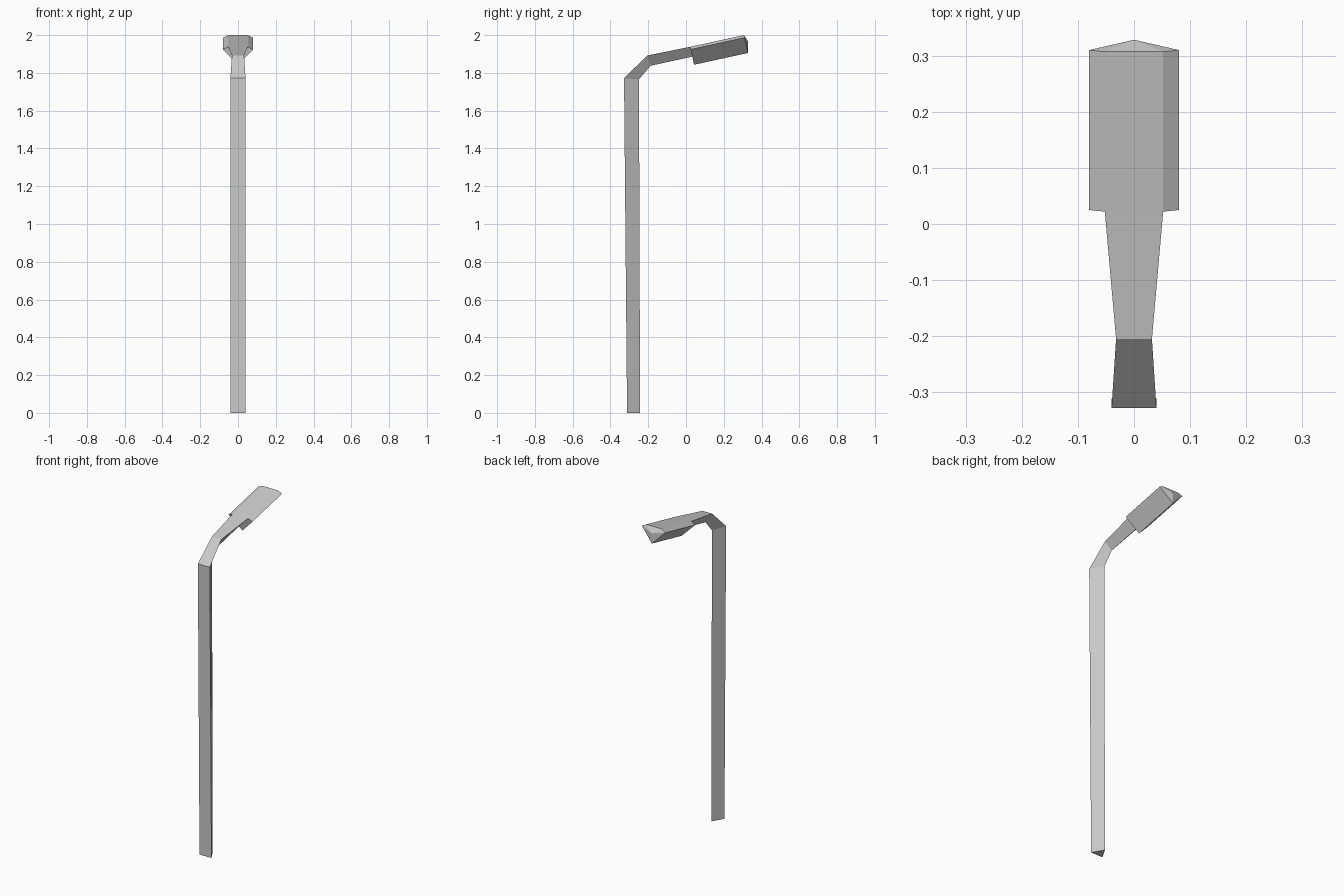
import bpy, bmesh
from math import cos, sin, atan2
from mathutils import Vector

if "Cube" in bpy.data.objects:
    bpy.data.objects.remove(bpy.data.objects["Cube"])


def finish(name, bm):
    bmesh.ops.recalc_face_normals(bm, faces=bm.faces)
    mesh = bpy.data.meshes.new(name)
    bm.to_mesh(mesh)
    bm.free()
    obj = bpy.data.objects.new(name, mesh)
    bpy.context.collection.objects.link(obj)
    return obj


def skin(bm, rings):
    """Join successive rings of vertices with quads."""
    for a, b in zip(rings, rings[1:]):
        n = len(a)
        for i in range(n):
            j = (i + 1) % n
            bm.faces.new((a[i], a[j], b[j], b[i]))


# Pole and arm: triangular section swept along a bent path
# (half width, outer y, outer z, inner ridge y, inner ridge z)
sections = [
    (0.040, -0.312, 0.0, -0.243, 0.0),
    (0.040, -0.328, 1.772, -0.249, 1.766),
    (0.032, -0.205, 1.892, -0.187, 1.838),
    (0.052, 0.022, 1.938, 0.033, 1.886),
]
bm = bmesh.new()
rings = [[bm.verts.new(p) for p in ((-w, yo, zo), (w, yo, zo), (0, yi, zi))]
         for w, yo, zo, yi, zi in sections]
skin(bm, rings)
bm.faces.new(rings[0])
bm.faces.new(rings[-1])
finish("pole_and_arm", bm)

# Lamp head: five-sided section along the tilted arm, pointed end cap
start = Vector((0, 0.022, 1.938))
end = Vector((0, 0.307, 2.0))
tilt = atan2(end.z - start.z, end.y - start.y)
along = Vector((0, cos(tilt), sin(tilt)))
down = Vector((0, sin(tilt), -cos(tilt)))
profile = [(-0.052, 0), (0.052, 0), (0.08, 0.014), (0, 0.097), (-0.08, 0.014)]

bm = bmesh.new()
rings = [[bm.verts.new(o + Vector((x, 0, 0)) + down * d) for x, d in profile]
         for o in (start, end)]
skin(bm, rings)
bm.faces.new(rings[0])
tip = bm.verts.new(end + down * 0.036 + along * 0.014)
for i in range(5):
    bm.faces.new((rings[1][i], rings[1][(i + 1) % 5], tip))
finish("lamp_head", bm)
